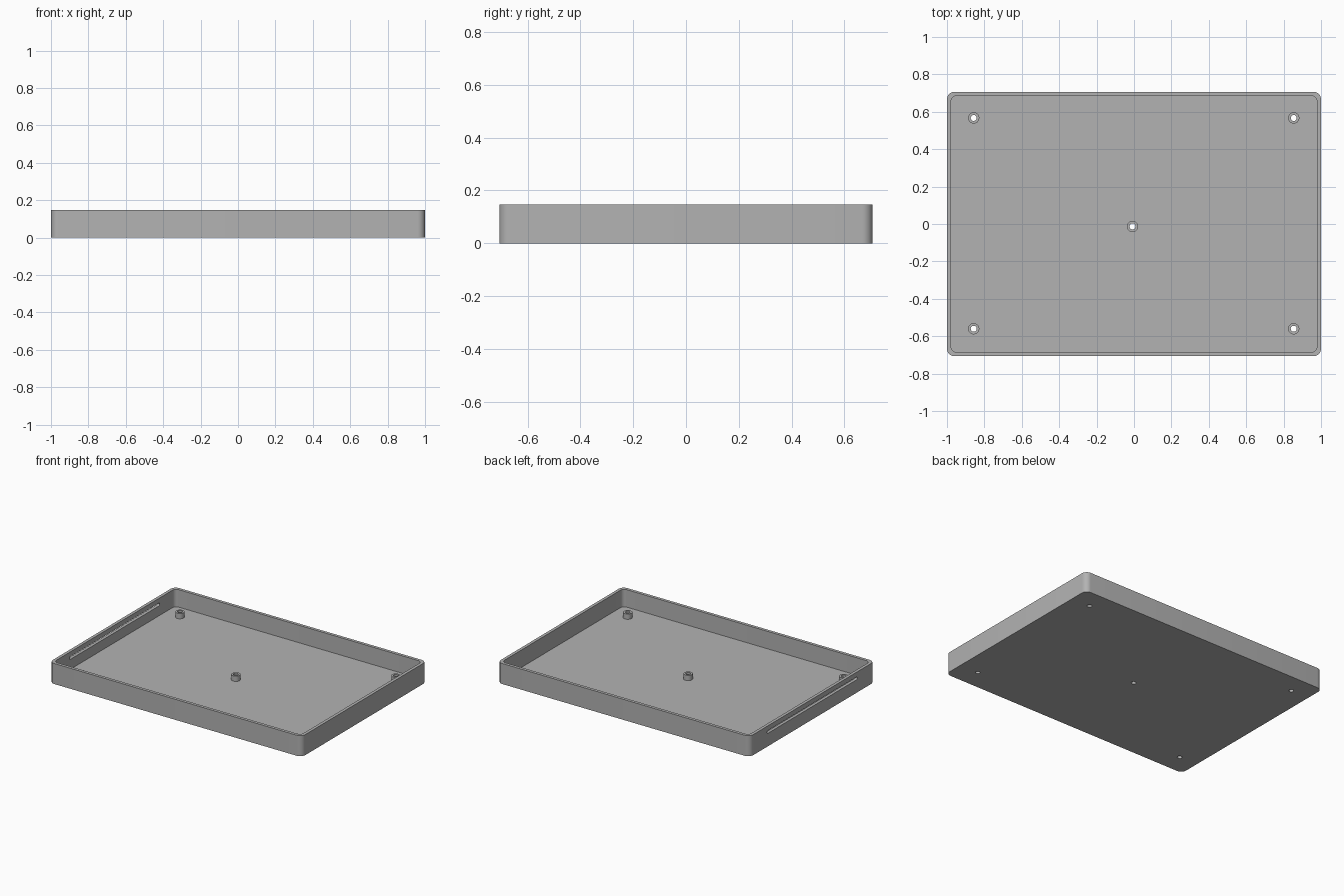
import bpy, bmesh, math
from mathutils import Matrix

if "Cube" in bpy.data.objects:
    bpy.data.objects.remove(bpy.data.objects["Cube"])

LENGTH, WIDTH, HEIGHT = 2.0, 1.414, 0.147
WALL, FLOOR, POST_TOP = 0.022, 0.022, 0.06
POST_R, HOLE_R = 0.03, 0.016
SLOT_HALF, SLOT_Z, SLOT_R = 0.51, 0.103, 0.01

grey = bpy.data.materials.new("light grey plastic")
grey.use_nodes = True
grey.diffuse_color = (0.45, 0.45, 0.45, 1)
grey.node_tree.nodes["Principled BSDF"].inputs["Base Color"].default_value = (0.45, 0.45, 0.45, 1)


def rounded_rect(w, d, r, steps=8):
    """Counter-clockwise outline of a rounded rectangle."""
    pts = []
    for i, (sx, sy) in enumerate([(1, 1), (-1, 1), (-1, -1), (1, -1)]):
        for k in range(steps + 1):
            a = math.pi / 2 * (i + k / steps)
            pts.append((sx * (w / 2 - r) + r * math.cos(a),
                        sy * (d / 2 - r) + r * math.sin(a)))
    return pts


def make_object(name, bm):
    bmesh.ops.recalc_face_normals(bm, faces=bm.faces)
    mesh = bpy.data.meshes.new(name)
    bm.to_mesh(mesh)
    bm.free()
    mesh.materials.append(grey)
    obj = bpy.data.objects.new(name, mesh)
    bpy.context.collection.objects.link(obj)
    return obj


def prism(name, outline, z0, z1, matrix=Matrix()):
    bm = bmesh.new()
    low = [bm.verts.new((x, y, z0)) for x, y in outline]
    high = [bm.verts.new((x, y, z1)) for x, y in outline]
    bm.faces.new(low)
    bm.faces.new(high)
    for i in range(len(low)):
        j = (i + 1) % len(low)
        bm.faces.new((low[i], low[j], high[j], high[i]))
    bm.transform(matrix)
    return make_object(name, bm)


def circle(r, n=32):
    return [(r * math.cos(2 * math.pi * i / n), r * math.sin(2 * math.pi * i / n)) for i in range(n)]


def cut(obj, cutter):
    """Subtract the cutter and bake the result into the mesh."""
    mod = obj.modifiers.new("cut", "BOOLEAN")
    mod.operation, mod.solver, mod.object = "DIFFERENCE", "EXACT", cutter
    bpy.context.view_layer.update()
    baked = bpy.data.meshes.new_from_object(obj.evaluated_get(bpy.context.evaluated_depsgraph_get()))
    obj.modifiers.clear()
    obj.data = baked


# Tray shell: rounded block with a rounded cavity
tray = prism("tray", rounded_rect(LENGTH, WIDTH, 0.04), 0, HEIGHT)
cavity = prism("cavity_cutter",
               rounded_rect(LENGTH - 2 * WALL, WIDTH - 2 * WALL, 0.028), FLOOR, HEIGHT + 0.1)
cut(tray, cavity)

# Long round-ended slot through the wall on the -x side
slot = prism("slot_cutter", rounded_rect(2 * SLOT_R, 2 * SLOT_HALF, SLOT_R * 0.99), -0.05, 0.05,
             Matrix.Translation((-LENGTH / 2, 0, SLOT_Z)) @ Matrix.Rotation(math.pi / 2, 4, "Y"))
cut(tray, slot)
helpers = [cavity, slot]

# Mounting posts with screw holes running through the floor
spots = {"back_right_post": (-0.857, 0.567), "back_left_post": (0.854, 0.567),
         "front_right_post": (-0.857, -0.56), "front_left_post": (0.854, -0.56),
         "centre_post": (-0.008, -0.013)}
parts = [tray]
for name, (x, y) in spots.items():
    place = Matrix.Translation((x, y, 0))
    post = prism(name, circle(POST_R), FLOOR, POST_TOP, place)
    hole = prism("hole_cutter", circle(HOLE_R), -0.05, HEIGHT, place)
    cut(post, hole)
    cut(tray, hole)
    parts.append(post)
    helpers.append(hole)

for obj in helpers:
    bpy.data.objects.remove(obj)

# Smooth round corners, keep hard edges crisp
bpy.ops.object.select_all(action="DESELECT")
for obj in parts:
    obj.select_set(True)
bpy.context.view_layer.objects.active = tray
bpy.ops.object.shade_smooth_by_angle(angle=math.radians(30))
